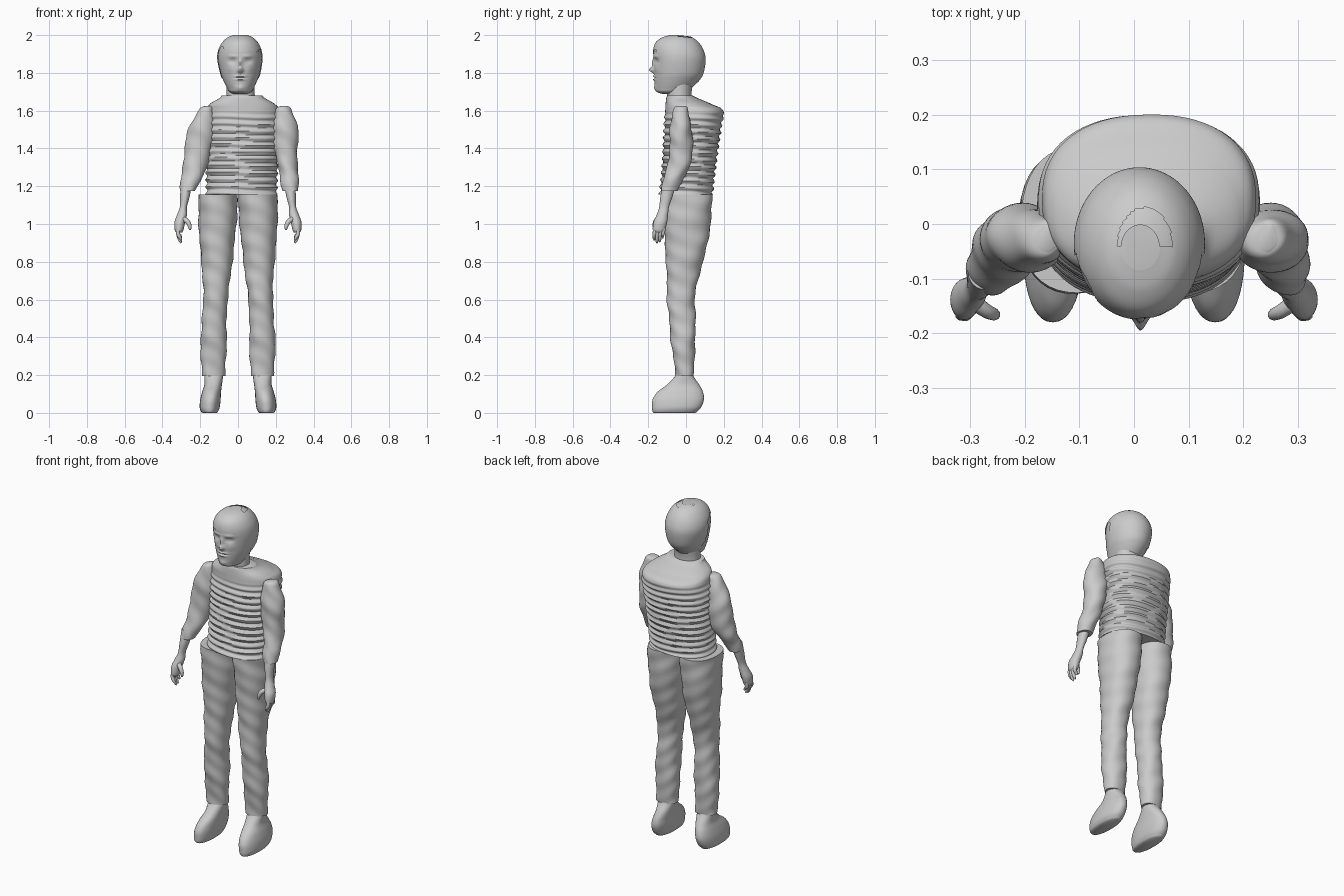
import bpy, bmesh, math
from mathutils import Vector

cube = bpy.data.objects.get("Cube")
if cube:
    bpy.data.objects.remove(cube, do_unlink=True)

grey = bpy.data.materials.new("light grey")
grey.use_nodes = True
grey.diffuse_color = (0.6, 0.6, 0.6, 1)
grey.node_tree.nodes["Principled BSDF"].inputs["Base Color"].default_value = grey.diffuse_color


def finish(obj, angle=50):
    obj.data.materials.clear()
    obj.data.materials.append(grey)
    bpy.ops.object.select_all(action='DESELECT')
    obj.select_set(True)
    bpy.context.view_layer.objects.active = obj
    bpy.ops.object.shade_smooth_by_angle(angle=math.radians(angle))
    return obj


def spline(rows, t):
    """Smooth blend through a list of cross-sections."""
    i = min(int(t), len(rows) - 2)
    f = t - i
    a, b, c, d = (Vector(rows[max(0, min(len(rows) - 1, i + k))]) for k in (-1, 0, 1, 2))
    return b + (c - a) * f / 2 + (a * 2 - b * 5 + c * 4 - d) * f**2 / 2 + (b * 3 - a - c * 3 + d) * f**3 / 2


def loft(name, rows, sides=40, steps=6, power=2.0, shape=None, grow=0, keep=None, angle=50):
    """Skin over rings given as z, x min, x max, y min, y max."""
    bm = bmesh.new()
    rings = []
    count = (len(rows) - 1) * steps
    for k in range(count + 1):
        z, xa, xb, ya, yb = spline(rows, k / steps)
        ring = []
        for s in range(sides):
            a = math.tau * s / sides
            c, n = math.cos(a), math.sin(a)
            ux = math.copysign(abs(c) ** (2 / power), c)
            uy = math.copysign(abs(n) ** (2 / power), n)
            p = Vector(((xa + xb) / 2 + ux * ((xb - xa) / 2 + grow),
                        (ya + yb) / 2 + uy * ((yb - ya) / 2 + grow), z + grow * k / count))
            if shape:
                p += shape(p, Vector((c, n, 0)))
            ring.append(bm.verts.new(p))
        rings.append(ring)
    for low, high in zip(rings, rings[1:]):
        for s in range(sides):
            e = (s + 1) % sides
            bm.faces.new((low[s], low[e], high[e], high[s]))
    bm.faces.new(rings[0])
    bm.faces.new(rings[-1])
    bmesh.ops.recalc_face_normals(bm, faces=bm.faces)
    if keep:
        drop = [f for f in bm.faces if not keep(f.calc_center_median())]
        bmesh.ops.delete(bm, geom=drop, context='FACES')
    mesh = bpy.data.meshes.new(name)
    bm.to_mesh(mesh)
    bm.free()
    obj = bpy.data.objects.new(name, mesh)
    bpy.context.collection.objects.link(obj)
    return finish(obj, angle)


def flip(rows, side):
    return [(z, *sorted((side * a, side * b)), c, d) for z, a, b, c, d in rows]


def finger(name, points):
    """Tapered rounded tube through x, y, z, radius points."""
    curve = bpy.data.curves.new(name, 'CURVE')
    curve.dimensions = '3D'
    curve.bevel_depth = 1
    curve.bevel_resolution = 3
    curve.use_fill_caps = True
    path = curve.splines.new('POLY')
    path.points.add(len(points) * 4 - 4)
    for i, pt in enumerate(path.points):
        x, y, z, r = spline(points, i / 4)
        pt.co, pt.radius = (x, y, z, 1), r
    obj = bpy.data.objects.new(name, curve)
    bpy.context.collection.objects.link(obj)
    bpy.ops.object.select_all(action='DESELECT')
    obj.select_set(True)
    bpy.context.view_layer.objects.active = obj
    bpy.ops.object.convert(target='MESH')
    finish(bpy.context.object)


# Ribbed jumper
def ribs(p, n):
    fade = max(0, min(1, (1.6 - p.z) / 0.05))
    wave = math.sin(p.z * math.tau / 0.037 + 0.8 * math.sin(p.x * 14) + n.y)
    return n * wave * 0.006 * fade


loft("jumper", [(1.155, -.167, .205, -.14, .14), (1.25, -.168, .207, -.13, .15),
                (1.4, -.17, .215, -.12, .17), (1.52, -.172, .225, -.115, .187),
                (1.6, -.168, .222, -.11, .197), (1.635, -.15, .195, -.108, .135),
                (1.665, -.1, .145, -.105, .065), (1.68, -.087, .13, -.1, .035)],
     sides=64, steps=16, power=2.3, shape=ribs)

# Neck
loft("neck", [(1.64, -.062, .092, -.1, .03), (1.7, -.06, .088, -.1, .03),
              (1.76, -.06, .088, -.1, .04)])

# Head with modelled face
MID = 0.012
FEATURES = [(0, 1.815, .014, .014, .027), (0, 1.85, .01, .025, .012),
            (.042, 1.862, .02, .012, -.013), (.04, 1.888, .03, .008, .005),
            (.042, 1.862, .011, .005, .005), (.05, 1.82, .022, .018, .004),
            (0, 1.782, .026, .005, .008), (0, 1.765, .022, .005, .008),
            (0, 1.773, .032, .003, -.005), (0, 1.72, .025, .014, .007)]


def face(p, n):
    if n.y > 0:
        return Vector()
    x = abs(p.x - MID)
    push = sum(v * math.exp(-((x - fx) / sx) ** 2 - ((p.z - fz) / sz) ** 2)
               for fx, fz, sx, sz, v in FEATURES)
    return Vector((0, push * n.y, 0))


def hairline(c):
    crown = ((c.x - .02) / .05) ** 2 + ((c.y + .04) / .07) ** 2 < 1 and c.z > 1.95
    if crown and c.y > -.04:
        return False
    if c.y < -.055:
        return c.z > 1.915 + .014 * math.sin(c.x * 55) + .008 * math.sin(c.x * 130)
    return c.z > 1.79 + .02 * math.sin(c.y * 60) - .6 * max(0, c.y)


HEAD = [(1.687, -.02, .045, -.12, -.05), (1.7, -.045, .07, -.155, 0),
        (1.72, -.058, .083, -.162, .03), (1.76, -.078, .102, -.167, .068),
        (1.8, -.092, .116, -.168, .09), (1.87, -.106, .126, -.17, .1),
        (1.92, -.1, .12, -.17, .088), (1.96, -.078, .1, -.155, .062),
        (1.985, -.05, .073, -.12, .028), (1.996, -.02, .043, -.08, -.005)]
loft("head", HEAD, sides=120, steps=10, shape=face)
loft("hair", HEAD, sides=120, steps=10, grow=.004, keep=hairline)


# Cloth folds shared by sleeves and trousers
def folds(p, n):
    return n * (.004 * math.sin(p.z * 45 + n.x * 2.5) * math.sin(p.z * 17 + n.y * 2))


SLEEVES = {
    "left": [(1.625, .235, .26, -.05, -.005), (1.605, .2, .285, -.068, .01),
             (1.5, .177, .318, -.085, .03), (1.4, .19, .315, -.088, .035),
             (1.3, .213, .316, -.1, .02), (1.23, .225, .32, -.122, -.02),
             (1.175, .237, .32, -.132, -.045)],
    "right": [(1.625, -.17, -.14, -.05, -.005), (1.605, -.205, -.128, -.068, .01),
              (1.5, -.265, -.122, -.085, .03), (1.4, -.28, -.138, -.088, .035),
              (1.3, -.295, -.165, -.1, .02), (1.23, -.302, -.2, -.122, -.02),
              (1.175, -.307, -.225, -.132, -.045)]}

FOREARM = [(1.22, .245, .305, -.12, -.05), (1.15, .255, .306, -.135, -.07),
           (1.09, .27, .308, -.142, -.09), (1.05, .27, .322, -.155, -.095),
           (1.01, .28, .336, -.172, -.1), (.97, .288, .335, -.176, -.11),
           (.955, .295, .328, -.168, -.118)]

TROUSER = [(1.155, 0, .21, -.13, .14), (1.05, .005, .21, -.122, .135),
           (.9, .018, .203, -.112, .115), (.8, .03, .193, -.105, .09),
           (.7, .042, .187, -.102, .062), (.6, .055, .184, -.1, .047),
           (.5, .06, .19, -.09, .05), (.4, .06, .197, -.082, .05),
           (.3, .063, .196, -.068, .045), (.195, .068, .19, -.056, .04)]

SHOE = [(.23, .085, .175, -.045, .032), (.195, .08, .178, -.058, .04),
        (.15, .085, .178, -.1, .07), (.11, .09, .19, -.152, .09),
        (.07, .092, .2, -.177, .095), (.03, .097, .203, -.18, .08),
        (.008, .105, .196, -.177, .06), (0, .112, .188, -.17, .05)]

for label, side in (("left", 1), ("right", -1)):
    loft(label + "_sleeve", SLEEVES[label], steps=10, shape=folds)
    loft(label + "_forearm_and_palm", flip(FOREARM, side))
    loft(label + "_trouser_leg", flip(TROUSER, side), steps=8, power=2.2, shape=folds)
    loft(label + "_shoe", flip(SHOE, side), power=2.2)

    # Hanging fingers and inward thumb
    for k, tip in enumerate((.915, .9, .905, .925)):
        y = -.163 + k * .015
        finger(f"{label}_finger_{k + 1}",
               [(side * .315, y, .98, .011), (side * .318, y - .004, .95, .01),
                (side * .308, y - .006, tip + .015, .009), (side * .3, y - .005, tip, .004)])
    finger(label + "_thumb",
           [(side * .298, -.14, 1.03, .015), (side * .27, -.16, 1.015, .013),
            (side * .256, -.166, .99, .011), (side * .254, -.167, .968, .005)])
